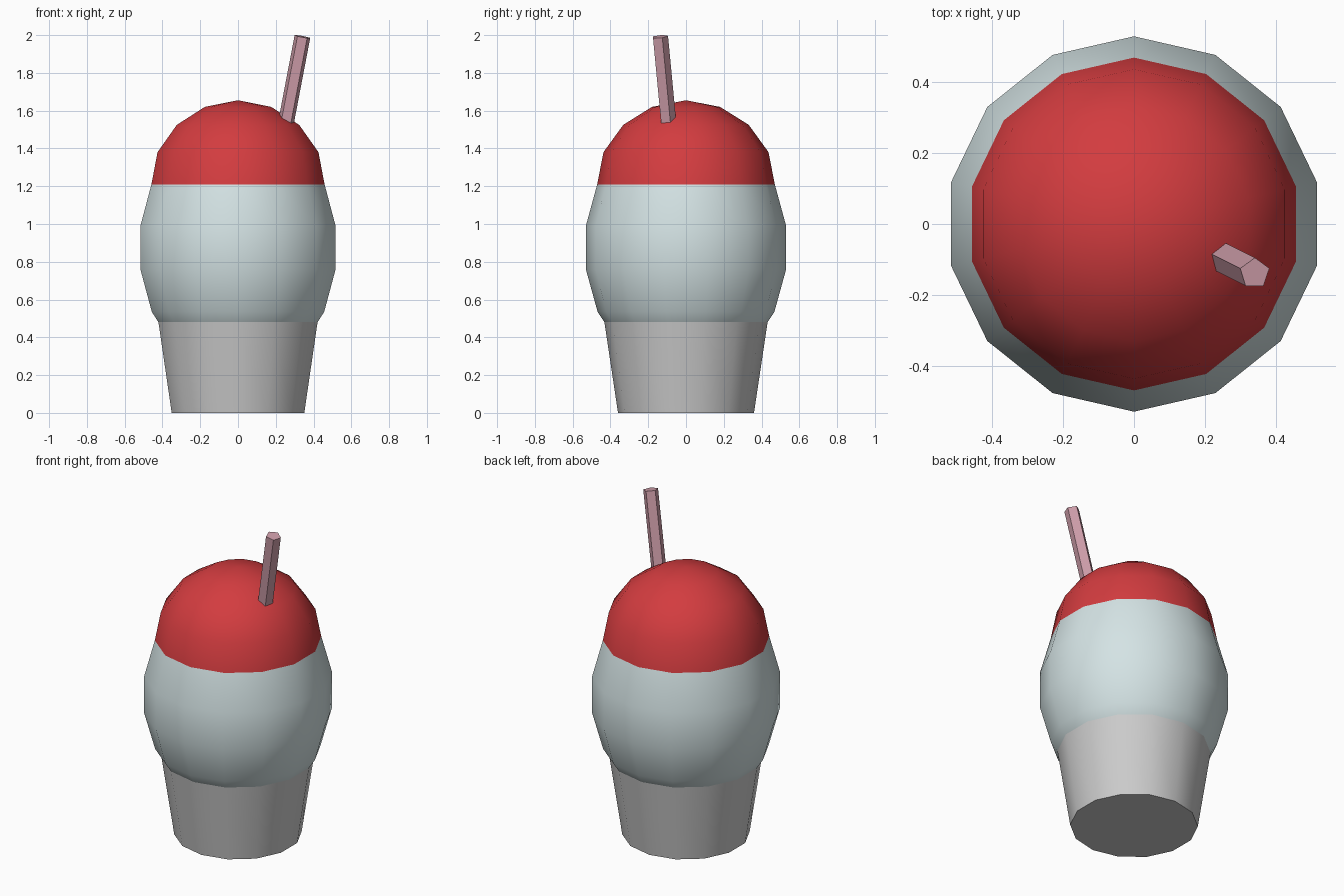
import bpy, bmesh, math
from mathutils import Vector

if "Cube" in bpy.data.objects:
    bpy.data.objects.remove(bpy.data.objects["Cube"])

SIDES = 14


def finish(bm, name, color=None, smooth=True):
    bmesh.ops.recalc_face_normals(bm, faces=bm.faces)
    me = bpy.data.meshes.new(name)
    for f in bm.faces:
        f.smooth = smooth and len(f.verts) < 5
    bm.to_mesh(me)
    bm.free()
    ob = bpy.data.objects.new(name, me)
    bpy.context.collection.objects.link(ob)
    if color:
        mat = bpy.data.materials.new(name + "_color")
        mat.diffuse_color = (*color, 1)
        mat.use_nodes = True
        mat.node_tree.nodes["Principled BSDF"].inputs["Base Color"].default_value = mat.diffuse_color
        me.materials.append(mat)
    return ob


def lathe(name, profile, color=None, bottom=False):
    """Spin (radius, z) points around z; a radius of 0 closes to a point."""
    bm = bmesh.new()
    rings = []
    for r, z in profile:
        n = SIDES if r else 1
        rings.append([bm.verts.new((r * math.sin(2 * math.pi * i / SIDES),
                                    r * math.cos(2 * math.pi * i / SIDES), z))
                      for i in range(n)])
    for a, b in zip(rings, rings[1:]):
        for i in range(SIDES):
            j = (i + 1) % SIDES
            if len(b) == 1:
                bm.faces.new((a[i], a[j], b[0]))
            else:
                bm.faces.new((a[i], a[j], b[j], b[i]))
    if bottom:
        bm.faces.new(rings[0])
    ob = finish(bm, name, color)
    if bottom:  # keep the base rim crisp
        for e in ob.data.edges:
            if all(ob.data.vertices[v].co.z < 0.001 for v in e.vertices):
                e.use_edge_sharp = True
    return ob


# Tapered cup with closed base
lathe("cup", [(0.36, 0), (0.432, 0.48)], bottom=True)

# Pale bulging ice and the red dome on top
lathe("lower_ice", [(0.432, 0.48), (0.468, 0.535), (0.53, 0.76),
                    (0.53, 0.99), (0.47, 1.21)], (0.66, 0.77, 0.78))
lathe("syrup_dome", [(0.47, 1.21), (0.437, 1.38), (0.332, 1.525),
                     (0.18, 1.62), (0, 1.655)], (0.65, 0.045, 0.05))

# Five-sided leaning straw, pushed into the dome
top, low = Vector((0.341, -0.139, 1.992)), Vector((0.247, -0.092, 1.50))
bm = bmesh.new()
axis = (top - low).normalized()
side = axis.cross(Vector((0, 1, 0))).normalized()
fwd = side.cross(axis)
ends = []
for c in (low, top):
    ends.append([bm.verts.new(c - 0.044 * (math.cos(a) * fwd + math.sin(a) * side)
                              * (1 if fwd.y < 0 else -1))
                 for a in (2 * math.pi * i / 5 for i in range(5))])
for i in range(5):
    j = (i + 1) % 5
    bm.faces.new((ends[0][i], ends[0][j], ends[1][j], ends[1][i]))
bm.faces.new(ends[0])
bm.faces.new(ends[1])
finish(bm, "straw", (0.62, 0.34, 0.4), smooth=False)
